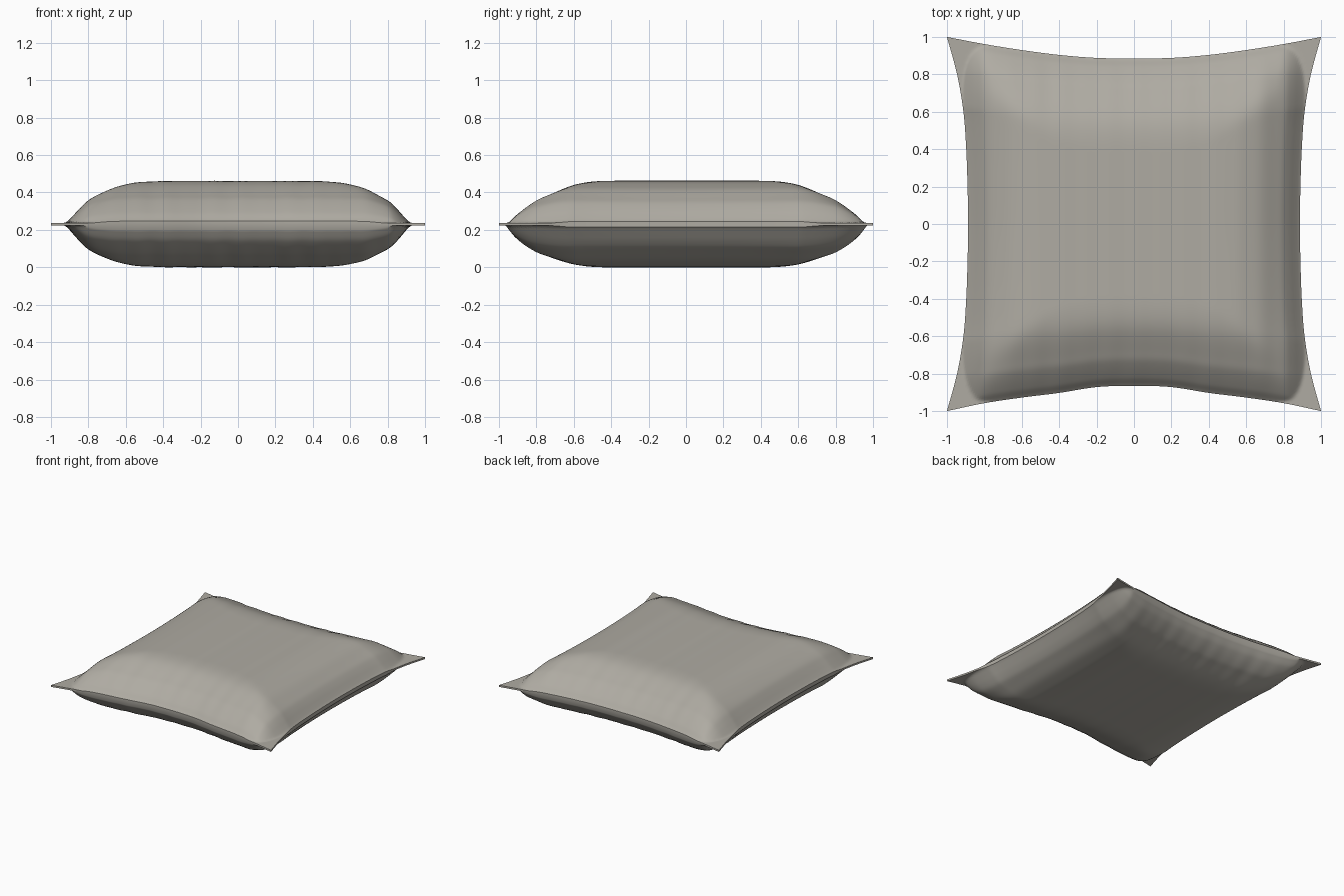
import bpy, math

if "Cube" in bpy.data.objects:
    bpy.data.objects.remove(bpy.data.objects["Cube"])

MID, RIM, N = 0.231, 0.007, 110

# Outline half-sizes along each edge, and puff profiles from centre to seam
SIDE = [(0, .887), (.2, .89), (.4, .897), (.6, .912), (.8, .946), (1, 1)]
BACK = [(0, .885), (.2, .888), (.4, .904), (.6, .93), (.8, .962), (1, 1)]
FRONT = [(0, .865), (.2, .872), (.4, .903), (.6, .928), (.8, .958), (1, 1)]
PUFF_X = [(0, 1), (.45, .995), (.56, .975), (.66, .92), (.77, .77), (.88, .52),
          (.93, .33), (.97, .15), (1, .03), (1.03, 0)]
PUFF_Y = [(0, 1), (.45, 1), (.57, .97), (.66, .885), (.79, .66), (.85, .54),
          (.95, .24), (1, .04), (1.03, 0)]


def curve(pts, t):
    """Smooth interpolation through a short list of points."""
    t = abs(t)
    if t >= pts[-1][0]:
        return pts[-1][1]
    i = max(k for k in range(len(pts) - 1) if pts[k][0] <= t)

    def slope(k):
        a, b = pts[max(k - 1, 0)], pts[min(k + 1, len(pts) - 1)]
        return 0 if k == 0 else (b[1] - a[1]) / (b[0] - a[0])
    (x0, y0), (x1, y1) = pts[i], pts[i + 1]
    w = x1 - x0
    s = (t - x0) / w
    return ((2*s**3 - 3*s*s + 1) * y0 + (s**3 - 2*s*s + s) * w * slope(i)
            + (3*s*s - 2*s**3) * y1 + (s**3 - s*s) * w * slope(i + 1))


def point(u, v, sign):
    ex = curve(SIDE, v)
    ey = curve(BACK if v > 0 else FRONT, u)
    x, y = u * ex, v * ey
    px = min(1, max(0, curve(PUFF_X, x / min(ex, .915))))
    py = min(1, max(0, curve(PUFF_Y, y / min(ey, .965))))
    if sign < 0:                      # underside is a little fuller
        px, py = px ** .9, py ** .7
    n = 2.3
    h = max(0, 1 - ((1 - px) ** n + (1 - py) ** n) ** (1 / n))
    # faint lengthwise wrinkles
    fold = .003 * h * (1.15 - h) * (math.sin(31 * x) + math.sin(47 * x + 1))
    return (x, y, MID + sign * (RIM + (MID - RIM) * h + fold))


# Cushion: upper and lower cloth, joined by a thin flat seam
steps = [math.sin((2 * i / N - 1) * math.pi / 2) * .5 + (2 * i / N - 1) * .5
         for i in range(N + 1)]
M = N + 1
verts = [point(u, v, s) for s in (1, -1) for v in steps for u in steps]
faces = []
for j in range(N):
    for i in range(N):
        a = j * M + i
        q = (a, a + 1, a + M + 1, a + M)
        faces.append(q)
        faces.append(tuple(k + M * M for k in reversed(q)))
ring = ([i for i in range(N)] + [j * M + N for j in range(N)]
        + [N * M + i for i in range(N, 0, -1)] + [j * M for j in range(N, 0, -1)])
for a, b in zip(ring, ring[1:] + ring[:1]):
    faces.append((b, a, a + M * M, b + M * M))

mesh = bpy.data.meshes.new("cushion")
mesh.from_pydata(verts, [], faces)
mesh.update()
cushion = bpy.data.objects.new("cushion", mesh)
bpy.context.collection.objects.link(cushion)

# Warm grey cloth
cloth = bpy.data.materials.new("cloth")
cloth.diffuse_color = (.43, .41, .365, 1)
cloth.use_nodes = True
cloth.node_tree.nodes["Principled BSDF"].inputs["Base Color"].default_value = cloth.diffuse_color
mesh.materials.append(cloth)

bpy.context.view_layer.objects.active = cushion
cushion.select_set(True)
bpy.ops.object.shade_smooth_by_angle(angle=math.radians(40))
